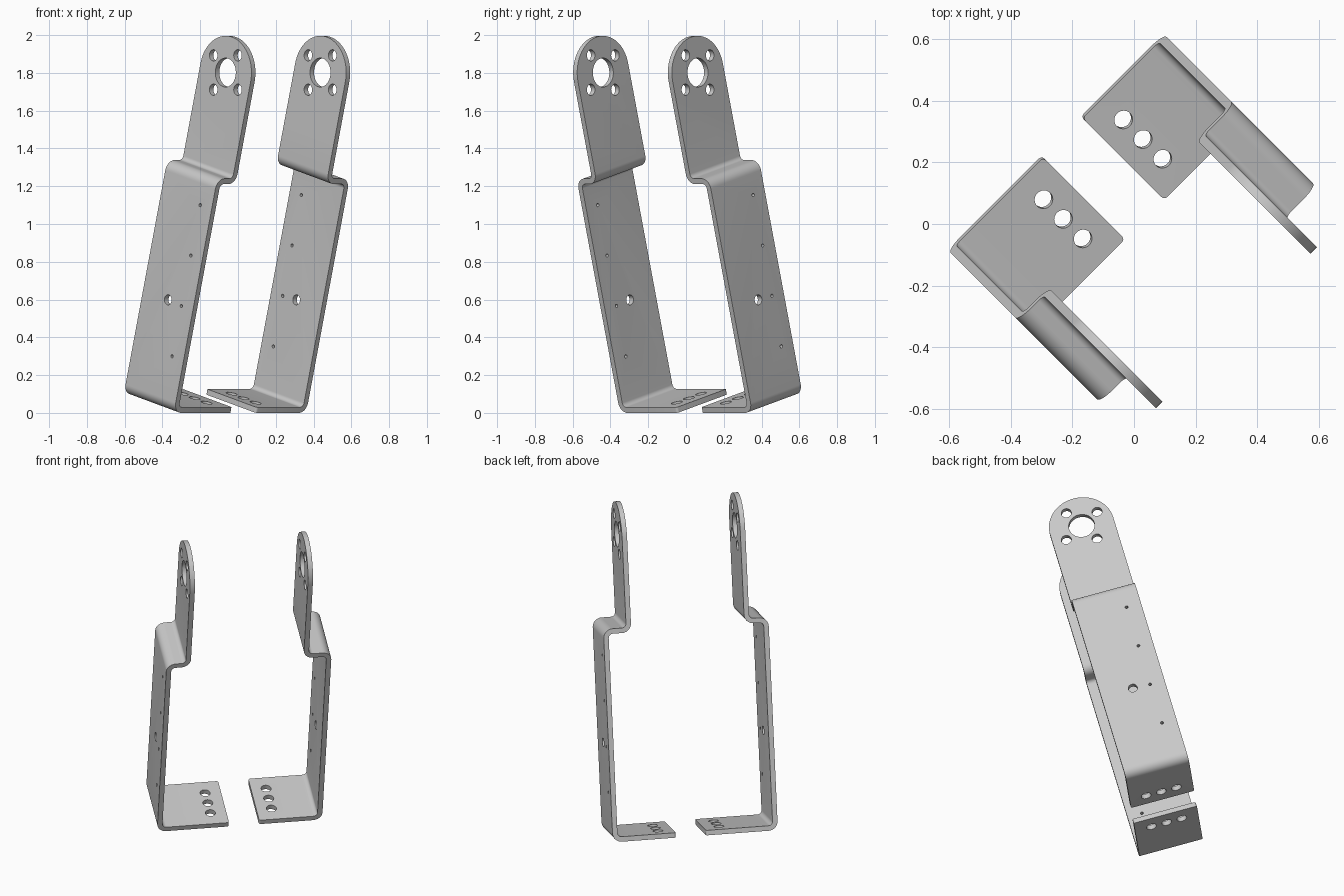
import bpy, bmesh
from math import sin, cos, pi, radians, sqrt
from mathutils import Matrix, Vector

if "Cube" in bpy.data.objects:
    bpy.data.objects.remove(bpy.data.objects["Cube"])

WIDTH, THICK, BEND = 0.388, 0.03, 0.04
SHELF, EYE = 1.267, 1.812            # shelf height and centre of the rounded end
HALF = WIDTH / 2
TILT = radians(14.7)

metal = bpy.data.materials.new("grey metal")
metal.use_nodes = True
grey = (0.58, 0.58, 0.58, 1)
metal.diffuse_color = grey
metal.node_tree.nodes["Principled BSDF"].inputs["Base Color"].default_value = grey

# Shared frame: x across the strip, y between the brackets, z up the arm
k = 1 / sqrt(2)
across = Vector((cos(TILT) * k, -cos(TILT) * k, -sin(TILT)))
outward = Vector((k, k, 0))
up = Vector((sin(TILT) * k, -sin(TILT) * k, cos(TILT)))
frame = Matrix((across, outward, up)).transposed().to_4x4()
frame.translation = (-0.181 * k, 0.181 * k, HALF * sin(TILT))


def strip_profile(corners):
    """Closed outline of a bent strip following a path with rounded corners."""
    path = [Vector(c) for c in corners]
    left, right = [], []

    def add(p, direction):
        n = Vector((-direction.y, direction.x)) * THICK / 2
        left.append(p + n)
        right.append(p - n)

    add(path[0], (path[1] - path[0]).normalized())
    for a, b, c in zip(path, path[1:], path[2:]):
        d1, d2 = (b - a).normalized(), (c - b).normalized()
        centre = b - d1 * BEND + d2 * BEND
        for i in range(11):
            f = pi / 2 * i / 10
            add(centre - d2 * BEND * cos(f) + d1 * BEND * sin(f),
                d1 * cos(f) + d2 * sin(f))
    add(path[-1], (path[-1] - path[-2]).normalized())
    return left + right[::-1]


def prism(bm, points, offset):
    face = bm.faces.new([bm.verts.new(p) for p in points])
    new = bmesh.ops.extrude_face_region(bm, geom=[face])["geom"]
    bmesh.ops.translate(bm, vec=offset,
                        verts=[g for g in new if isinstance(g, bmesh.types.BMVert)])
    bmesh.ops.recalc_face_normals(bm, faces=bm.faces)


def make_object(name, bm):
    mesh = bpy.data.meshes.new(name)
    bm.to_mesh(mesh)
    bm.free()
    mesh.materials.append(metal)
    obj = bpy.data.objects.new(name, mesh)
    bpy.context.collection.objects.link(obj)
    return obj


def cut(obj, cutter, operation):
    cutter.hide_render = True
    mod = obj.modifiers.new(operation, 'BOOLEAN')
    mod.object, mod.operation, mod.solver = cutter, operation, 'EXACT'
    bpy.context.view_layer.update()
    graph = bpy.context.evaluated_depsgraph_get()
    mesh = bpy.data.meshes.new_from_object(obj.evaluated_get(graph))
    obj.modifiers.clear()
    obj.data = mesh
    bpy.data.objects.remove(cutter)


def bracket(name, side, inner, outer, plate, hole_row):
    arm_y, plate_y = outer - THICK / 2, plate - THICK / 2

    # Bent strip: foot, arm, shelf and upper plate
    outline = strip_profile([(inner, THICK / 2), (arm_y, THICK / 2), (arm_y, SHELF),
                             (plate_y, SHELF), (plate_y, EYE + HALF + 0.05)])
    bm = bmesh.new()
    prism(bm, [(-HALF, side * p.x, p.y) for p in outline], (WIDTH, 0, 0))
    corners = [e for e in bm.edges
               if all(abs(v.co.y - side * inner) < 1e-4 for v in e.verts)
               and abs(e.verts[0].co.x - e.verts[1].co.x) < 1e-4]
    bmesh.ops.bevel(bm, geom=corners, offset=0.013, segments=4, profile=0.5,
                    affect='EDGES')
    obj = make_object(name, bm)

    # Rounded top end
    bm = bmesh.new()
    end = [(-HALF - 0.0, -1), (HALF + 0.0, -1)]
    end = [(-1, -1), (1, -1), (1, SHELF + 0.2), (HALF, SHELF + 0.2)]
    end += [(HALF * cos(pi * i / 40), EYE + HALF * sin(pi * i / 40)) for i in range(41)]
    end += [(-HALF, SHELF + 0.2), (-1, SHELF + 0.2)]
    prism(bm, [(x, -1, z) for x, z in end], (0, 2, 0))
    cut(obj, make_object("end_cutter", bm), 'INTERSECT')

    # Holes
    bm = bmesh.new()

    def hole(x, y, z, radius, through_arm=True):
        turn = Matrix.Rotation(pi / 2, 4, 'X') if through_arm else Matrix()
        bmesh.ops.create_cone(bm, cap_ends=True, segments=32, radius1=radius,
                              radius2=radius, depth=0.12,
                              matrix=Matrix.Translation((x, side * y, z)) @ turn)

    hole(0, plate_y, EYE, 0.077)
    for i in (-1, 1):
        for j in (-1, 1):
            a, b = i * 0.091, j * 0.091
            hole(a * cos(TILT) - b * sin(TILT), plate_y,
                 EYE + a * sin(TILT) + b * cos(TILT), 0.03)
    for i in (-1, 0, 1):
        hole(i * 0.093, hole_row, THICK / 2, 0.03, False)
    hole(0, arm_y, 0.568, 0.027)
    for i in range(4):
        hole(-side * 0.105, arm_y, 0.286 + 0.276 * i, 0.009)
    cut(obj, make_object("hole_cutter", bm), 'DIFFERENCE')

    # Place in the tilted frame and shade
    obj.data.transform(frame)
    bpy.ops.object.select_all(action='DESELECT')
    obj.select_set(True)
    bpy.context.view_layer.objects.active = obj
    bpy.ops.object.shade_smooth_by_angle(angle=radians(30))


bracket("right_bracket", -1, 0.056, 0.487, 0.372, 0.151)
bracket("left_bracket", 1, 0.125, 0.504, 0.367, 0.215)
